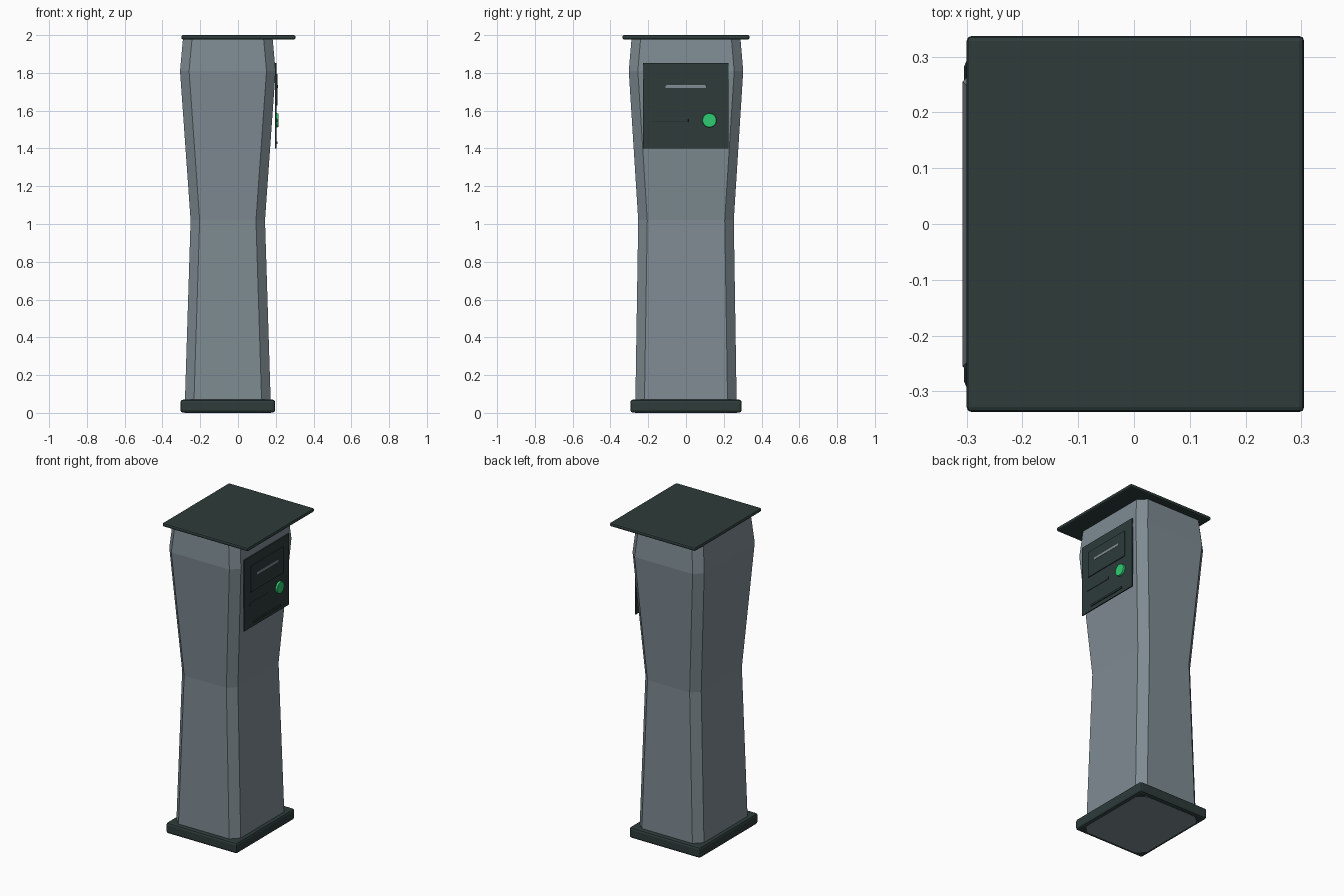
import bpy, bmesh
from math import pi

cube = bpy.data.objects.get("Cube")
if cube:
    bpy.data.objects.remove(cube, do_unlink=True)


def make_material(name, rgb):
    # 8-bit sRGB to linear
    lin = [((c / 255 + 0.055) / 1.055) ** 2.4 for c in rgb]
    mat = bpy.data.materials.new(name)
    mat.use_nodes = True
    mat.diffuse_color = (*lin, 1)
    bsdf = mat.node_tree.nodes["Principled BSDF"]
    bsdf.inputs["Base Color"].default_value = (*lin, 1)
    bsdf.inputs["Roughness"].default_value = 0.7
    return mat


GREY = make_material("column grey", (126, 139, 146))
DARK = make_material("dark green", (45, 59, 58))
GREEN = make_material("button green", (46, 204, 113))


def finish(bm, name, mat):
    bmesh.ops.recalc_face_normals(bm, faces=bm.faces)
    mesh = bpy.data.meshes.new(name)
    bm.to_mesh(mesh)
    bm.free()
    mesh.materials.append(mat)
    obj = bpy.data.objects.new(name, mesh)
    bpy.context.collection.objects.link(obj)
    return obj


def box(name, mat, x, y, z, bevel=0.0, segments=2):
    """Box from (min, max) pairs on each axis, with optional rounded edges."""
    bm = bmesh.new()
    bmesh.ops.create_cube(bm, size=1)
    for v in bm.verts:
        v.co = [sum(r) / 2 + c * (r[1] - r[0]) for c, r in zip(v.co, (x, y, z))]
    obj = finish(bm, name, mat)
    if bevel:
        mod = obj.modifiers.new("rounded edges", "BEVEL")
        mod.width = bevel
        mod.segments = segments
    return obj


# Column: chamfered rectangle lofted through a waist and shoulder
CENTRE_X, CHAMFER = -0.054, 0.048
SECTIONS = [  # height, half width in x, half width in y
    (0.0, 0.229, 0.269),
    (1.02, 0.197, 0.253),
    (1.81, 0.253, 0.303),
    (1.985, 0.237, 0.288),
]
bm = bmesh.new()
rings = []
for z, hx, hy in SECTIONS:
    ix, iy = hx - CHAMFER, hy - CHAMFER
    outline = [(hx, -iy), (hx, iy), (ix, hy), (-ix, hy),
               (-hx, iy), (-hx, -iy), (-ix, -hy), (ix, -hy)]
    rings.append([bm.verts.new((CENTRE_X + px, py, z)) for px, py in outline])
for low, high in zip(rings, rings[1:]):
    for i in range(len(low)):
        j = (i + 1) % len(low)
        bm.faces.new((low[i], low[j], high[j], high[i]))
bm.faces.new(rings[0])
bm.faces.new(rings[-1])
finish(bm, "column", GREY)

# Foot and roof slabs
box("base_plate", DARK, (-0.305, 0.197), (-0.295, 0.295), (0.001, 0.07), 0.014)
box("roof_plate", DARK, (-0.3, 0.305), (-0.337, 0.337), (1.977, 2.0), 0.009)

# Control panel on the +x side
box("control_panel", DARK, (0.197, 0.204), (-0.227, 0.225), (1.4, 1.853))
box("screen_bezel", DARK, (0.203, 0.209), (-0.167, 0.163), (1.628, 1.795))
box("ticket_strip", GREY, (0.208, 0.211), (-0.108, 0.106), (1.719, 1.735), 0.004)
box("card_slot", DARK, (0.203, 0.208), (-0.175, 0.012), (1.539, 1.559), 0.003)
box("tray_lip", DARK, (0.203, 0.21), (-0.14, 0.135), (1.424, 1.436))

# Round push button
bm = bmesh.new()
bmesh.ops.create_cone(bm, cap_ends=True, segments=24, radius1=0.038,
                      radius2=0.036, depth=0.012)
button = finish(bm, "push_button", GREEN)
button.rotation_euler.y = pi / 2
button.location = (0.209, 0.124, 1.549)
